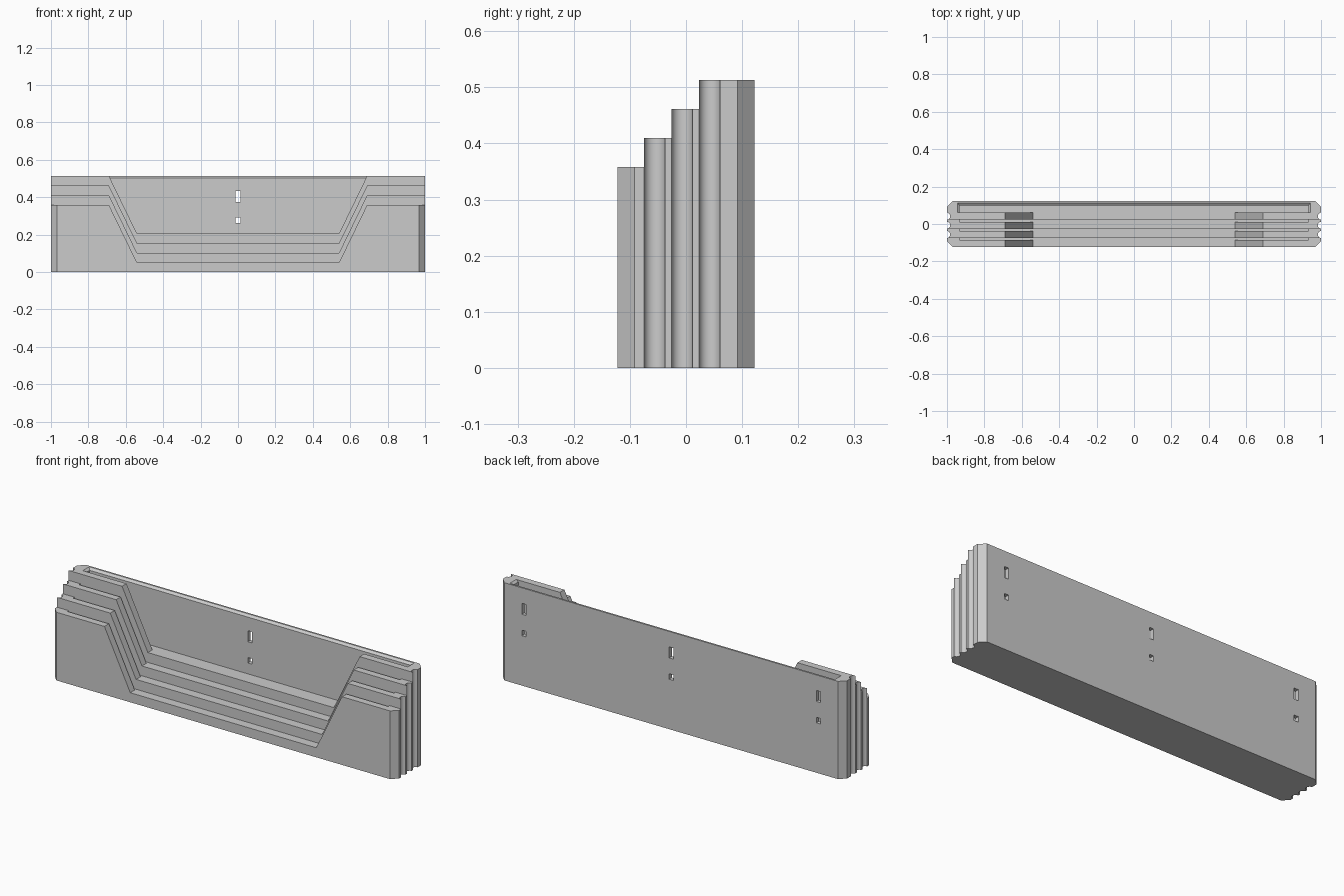
import bpy, bmesh, math

if "Cube" in bpy.data.objects:
    bpy.data.objects.remove(bpy.data.objects["Cube"], do_unlink=True)

grey = bpy.data.materials.new("light_grey")
grey.use_nodes = True
COLOUR = (0.6, 0.6, 0.6, 1)
grey.diffuse_color = COLOUR
grey.node_tree.nodes["Principled BSDF"].inputs["Base Color"].default_value = COLOUR


def loft(name, lower, upper):
    """Solid between two matching closed loops of points."""
    bm = bmesh.new()
    a = [bm.verts.new(p) for p in lower]
    b = [bm.verts.new(p) for p in upper]
    bm.faces.new(a)
    bm.faces.new(b)
    for i in range(len(a)):
        j = (i + 1) % len(a)
        bm.faces.new((a[i], a[j], b[j], b[i]))
    bmesh.ops.recalc_face_normals(bm, faces=bm.faces)
    mesh = bpy.data.meshes.new(name)
    bm.to_mesh(mesh)
    bm.free()
    mesh.materials.append(grey)
    obj = bpy.data.objects.new(name, mesh)
    bpy.context.collection.objects.link(obj)
    return obj


def rect(hx, y0, y1, z, cx=0):
    return [(cx - hx, y0, z), (cx + hx, y0, z), (cx + hx, y1, z), (cx - hx, y1, z)]


def box(hx, y0, y1, z0, z1, cx=0):
    return loft("cutter", rect(hx, y0, y1, z0, cx), rect(hx, y0, y1, z1, cx))


def cut(obj, cutter):
    cutter.hide_render = True
    mod = obj.modifiers.new("cut", 'BOOLEAN')
    mod.operation = 'DIFFERENCE'
    mod.solver = 'EXACT'
    mod.object = cutter
    bpy.context.view_layer.objects.active = obj
    bpy.ops.object.modifier_apply(modifier=mod.name)
    bpy.data.objects.remove(cutter, do_unlink=True)


# Tier layout, front to back
FRONT, BACK = -0.1225, 0.1225
EDGES = [FRONT, -0.0745, -0.0255, 0.0235, BACK]
WALL, BEVEL, RISE = 0.037, 0.031, 0.0517
NAMES = ["front_tier", "second_tier", "third_tier", "back_tier"]


def side_profile(i):
    """Right edge of a tier's footprint as (x, y), front to back."""
    y0, y1 = EDGES[i], EDGES[i + 1]
    if i == 0:
        pts = [(1 - BEVEL, y0), (1, y0 + BEVEL)]
    else:
        # rounded finger groove
        pts = []
        for k in range(17):
            t = math.pi * k / 16
            pts.append((1 - 0.017 * math.sin(t), y0 + WALL / 2 * (1 - math.cos(t))))
    if i == 3:
        return pts + [(1, y1 - BEVEL), (1 - BEVEL, y1)]
    return pts + [(1, y1)]


for i, name in enumerate(NAMES):
    y0, y1 = EDGES[i], EDGES[i + 1]
    wall_y = y0 + WALL
    top, floor = 0.358 + RISE * i, 0.05 + RISE * i
    right = side_profile(i)
    outline = right + [(-x, y) for x, y in reversed(right)]
    tier = loft(name, [(x, y, 0) for x, y in outline], [(x, y, top) for x, y in outline])

    # Pocket behind the front wall
    pocket_back = y1 + 0.01 if i < 3 else 0.1
    cut(tier, box(0.932, wall_y, pocket_back, floor, top + 0.1))

    # Sloped window through the front wall
    slope = 0.15 / (top - floor)
    over = 0.05
    corners = [(-0.54, floor), (0.54, floor),
               (0.69 + slope * over, top + over), (-0.69 - slope * over, top + over)]
    cut(tier, loft("cutter", [(x, y0 - 0.02, z) for x, z in corners],
                   [(x, wall_y + 0.005, z) for x, z in corners]))

    if i == 3:
        # Flared mouth of the rear pocket
        cut(tier, loft("cutter", rect(0.932, wall_y, 0.1, top - 0.01),
                       rect(0.956, wall_y, 0.126, top + 0.01)))
        # Hanging holes through the rear wall
        for cx in (-0.855, 0, 0.855):
            cut(tier, box(0.0125, 0.08, 0.15, 0.374, 0.432, cx))
            cut(tier, box(0.0125, 0.08, 0.15, 0.262, 0.291, cx))

    bpy.ops.object.select_all(action='DESELECT')
    tier.select_set(True)
    bpy.context.view_layer.objects.active = tier
    bpy.ops.object.shade_smooth_by_angle(angle=math.radians(30))
